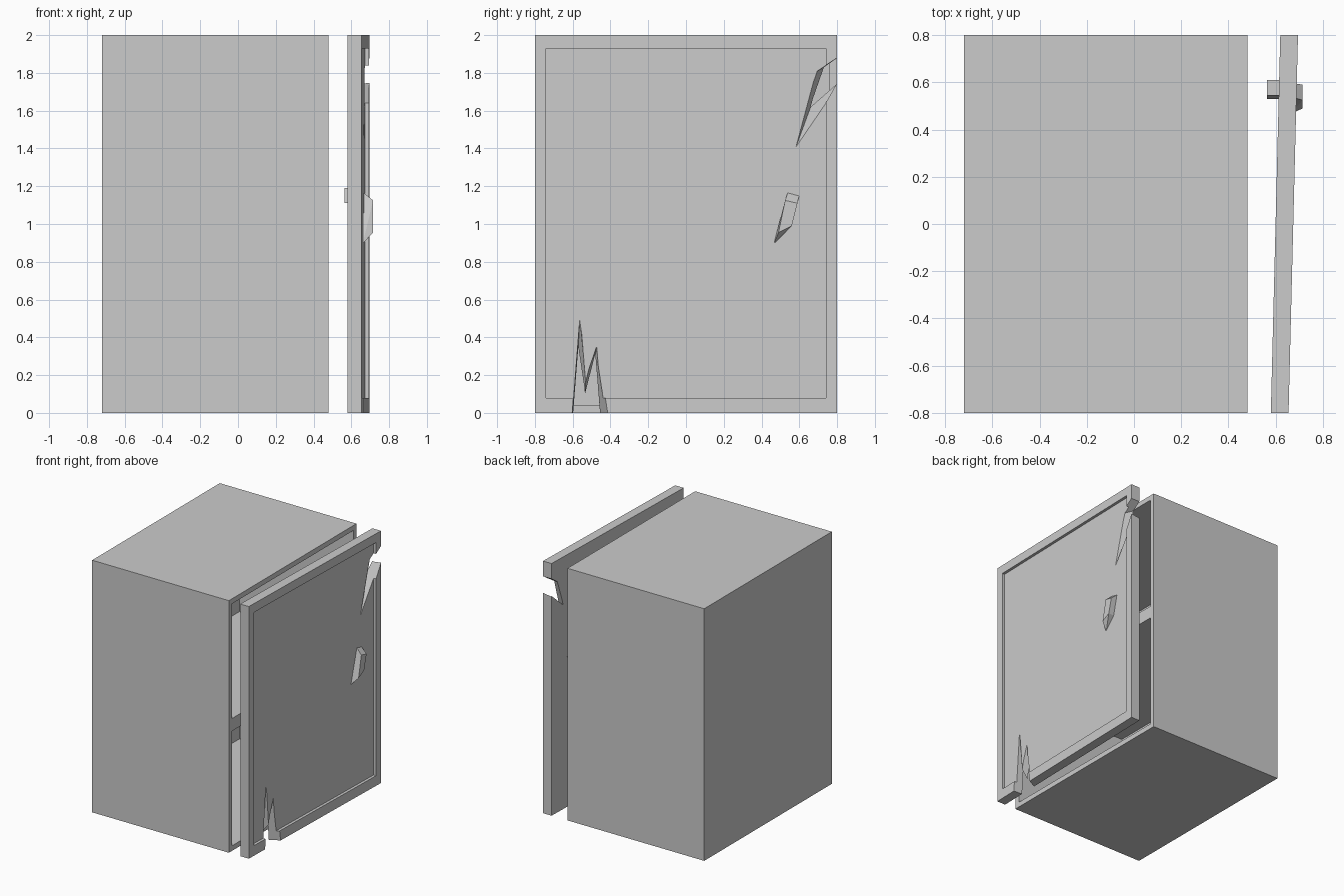
import bpy, bmesh
from mathutils import Vector

if "Cube" in bpy.data.objects:
    bpy.data.objects.remove(bpy.data.objects["Cube"])


def finish(name, bm):
    bmesh.ops.recalc_face_normals(bm, faces=bm.faces)
    me = bpy.data.meshes.new(name)
    bm.to_mesh(me)
    bm.free()
    ob = bpy.data.objects.new(name, me)
    bpy.context.collection.objects.link(ob)
    return ob


def loft(name, a, b):
    """Closed solid between two 3D polygons with equal point counts."""
    bm = bmesh.new()
    va = [bm.verts.new(p) for p in a]
    vb = [bm.verts.new(p) for p in b]
    bm.faces.new(va)
    bm.faces.new(vb[::-1])
    n = len(va)
    for i in range(n):
        j = (i + 1) % n
        bm.faces.new((va[i], vb[i], vb[j], va[j]))
    return finish(name, bm)


def hull(name, pts):
    bm = bmesh.new()
    for p in pts:
        bm.verts.new(p)
    bmesh.ops.convex_hull(bm, input=bm.verts)
    bmesh.ops.dissolve_limit(bm, angle_limit=0.01, verts=bm.verts, edges=bm.edges)
    return finish(name, bm)


def cut(ob, cutter):
    mod = ob.modifiers.new("cut", 'BOOLEAN')
    mod.operation = 'DIFFERENCE'
    mod.solver = 'EXACT'
    mod.object = cutter
    bpy.context.view_layer.objects.active = ob
    bpy.ops.object.modifier_apply(modifier=mod.name)
    bpy.data.objects.remove(cutter)


def rect(y0, y1, z0, z1):
    return [(y0, z0), (y1, z0), (y1, z1), (y0, z1)]


def flat(x, poly):
    return [(x, y, z) for y, z in poly]


def door_pts(depth, poly):
    """Points at a depth behind the slightly turned outer door face."""
    return [Vector((0.675 + 0.025 * y - depth, y, z)) for y, z in poly]


# cabinet: open towards +x, two compartments
outer = rect(-0.8, 0.8, 0, 2)
cabinet = loft("cabinet", flat(-0.72, outer), flat(0.48, outer))
for z0, z1 in ((0.04, 0.95), (1.05, 1.96)):
    r = rect(-0.76, 0.76, z0, z1)
    cut(cabinet, loft("compartment_cutter", flat(-0.52, r), flat(0.6, r)))

# door slab with recessed panel
T = 0.075
door = loft("door", door_pts(T, outer), door_pts(0, outer))
panel = rect(-0.74, 0.74, 0.08, 1.93)
cut(door, loft("panel_cutter", door_pts(0.022, panel), door_pts(-0.1, panel)))

# splintered notches: outer outline tapers to inner outline
notches = [
    ([(0.83, 1.9), (0.68, 1.80), (0.55, 1.32), (0.83, 1.80)],
     [(0.83, 1.9), (0.73, 1.83), (0.66, 1.62), (0.83, 1.79)]),
    ([(-0.605, -0.03), (-0.56, 0.55), (-0.53, 0.19), (-0.47, 0.37), (-0.41, -0.03)],
     [(-0.60, -0.03), (-0.57, 0.35), (-0.535, 0.10), (-0.48, 0.31), (-0.45, -0.03)]),
]
for front, back in notches:
    f, b = door_pts(0, front), door_pts(T, back)
    cut(door, loft("notch_cutter",
                   [p.lerp(q, -0.1) for p, q in zip(f, b)],
                   [p.lerp(q, 1.1) for p, q in zip(f, b)]))

# outer handle: chipped slanted block
base = [(0.54, 1.17), (0.60, 1.155), (0.56, 0.99), (0.465, 0.895)]
face = [(0.525, 1.125), (0.59, 1.11), (0.56, 0.99), (0.49, 0.955)]
hull("outer_handle", flat(0.66, base) + flat(0.715, face))

# inner handle: small block on the back of the door
base = [(0.53, 1.11), (0.595, 1.11), (0.61, 1.19), (0.545, 1.19)]
hull("inner_handle", flat(0.563, base) + flat(0.63, base))
